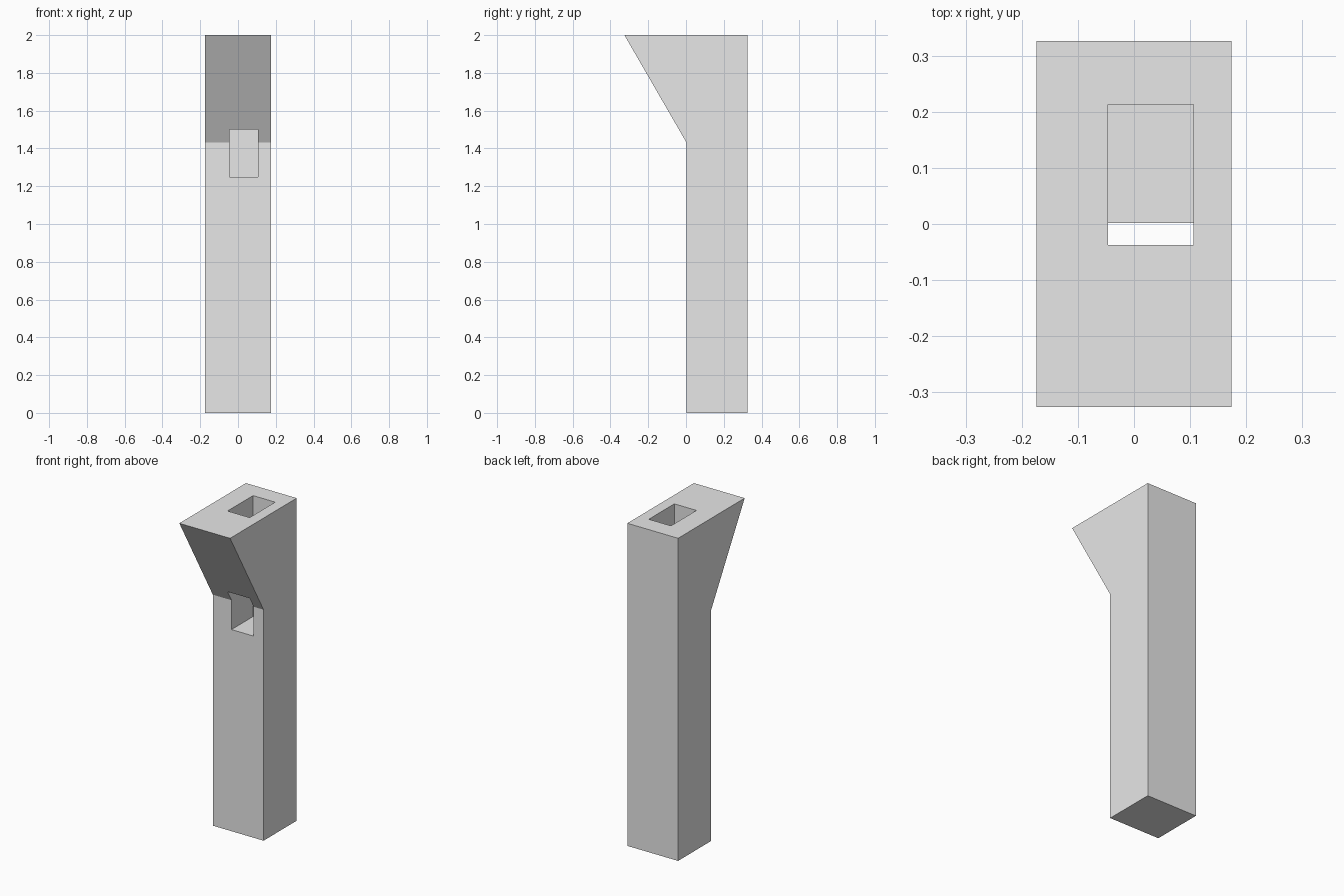
import bpy
import bmesh
import math

default = bpy.data.objects.get("Cube")
if default:
    bpy.data.objects.remove(default, do_unlink=True)

grey = bpy.data.materials.new("light_grey")
grey.use_nodes = True
grey.diffuse_color = (0.8, 0.8, 0.8, 1)
grey.node_tree.nodes["Principled BSDF"].inputs["Base Color"].default_value = (0.8, 0.8, 0.8, 1)


def extrude_profile(name, profile, x_min, x_max):
    """Make a solid by sweeping a (y, z) outline along x."""
    bm = bmesh.new()
    face = bm.faces.new([bm.verts.new((x_min, y, z)) for y, z in profile])
    swept = bmesh.ops.extrude_face_region(bm, geom=[face])["geom"]
    verts = [v for v in swept if isinstance(v, bmesh.types.BMVert)]
    bmesh.ops.translate(bm, verts=verts, vec=(x_max - x_min, 0, 0))
    bmesh.ops.recalc_face_normals(bm, faces=bm.faces)
    mesh = bpy.data.meshes.new(name)
    bm.to_mesh(mesh)
    bm.free()
    mesh.materials.append(grey)
    obj = bpy.data.objects.new(name, mesh)
    bpy.context.collection.objects.link(obj)
    return obj


# Post with a head that flares forward
front = 0.002
post = extrude_profile("flared_post", [
    (0.326, 0), (0.326, 2), (-0.326, 2), (front, 1.432), (front, 0)],
    -0.174, 0.174)

# Vertical shaft, open at the top and breaking out through the front
shaft = extrude_profile("shaft_cutter", [
    (0.213, 1.25), (0.213, 2.2), (-0.037, 2.2), (-0.037, 1.25)],
    -0.046, 0.106)
cut = post.modifiers.new("shaft", 'BOOLEAN')
cut.operation = 'DIFFERENCE'
cut.solver = 'EXACT'
cut.object = shaft

bpy.ops.object.select_all(action='DESELECT')
post.select_set(True)
bpy.context.view_layer.objects.active = post
bpy.ops.object.modifier_apply(modifier=cut.name)
bpy.data.objects.remove(shaft, do_unlink=True)

# Soft shading over the shallow front bend, sharp elsewhere
bpy.ops.object.shade_smooth_by_angle(angle=math.radians(30))
